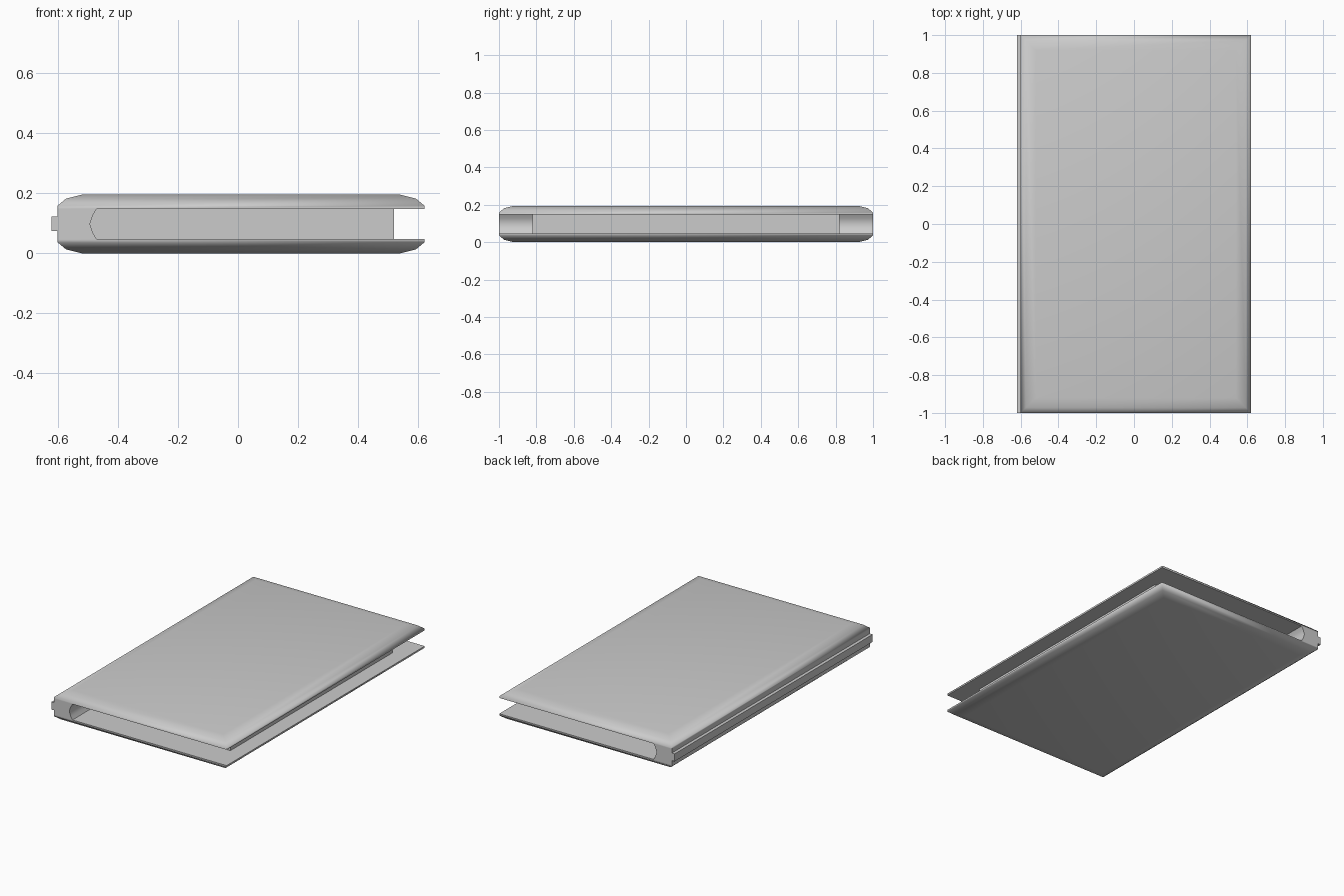
import bpy, bmesh, math

if "Cube" in bpy.data.objects:
    bpy.data.objects.remove(bpy.data.objects["Cube"])


def finish(bm, name):
    bmesh.ops.recalc_face_normals(bm, faces=bm.faces)
    me = bpy.data.meshes.new(name)
    bm.to_mesh(me)
    bm.free()
    ob = bpy.data.objects.new(name, me)
    bpy.context.collection.objects.link(ob)
    bpy.ops.object.select_all(action='DESELECT')
    ob.select_set(True)
    bpy.context.view_layer.objects.active = ob
    bpy.ops.object.shade_smooth_by_angle(angle=math.radians(55))
    return ob


def cover(name, levels):
    """Stack of inset rectangles (inset, z), capped at both ends."""
    bm = bmesh.new()
    rings = []
    for d, z in levels:
        x0, x1, y = -0.60 + d, 0.62 - d, 1.0 - d
        rings.append([bm.verts.new(p) for p in
                      ((x0, -y, z), (x1, -y, z), (x1, y, z), (x0, y, z))])
    bm.faces.new(rings[0])
    bm.faces.new(rings[-1])
    for a, b in zip(rings, rings[1:]):
        for i in range(4):
            j = (i + 1) % 4
            bm.faces.new((a[i], a[j], b[j], b[i]))
    return finish(bm, name)


def extrude_y(name, profile, half):
    """Prism along y from an (x, z) profile."""
    bm = bmesh.new()
    face = bm.faces.new([bm.verts.new((x, -half, z)) for x, z in profile])
    new = bmesh.ops.extrude_face_region(bm, geom=[face])['geom']
    bmesh.ops.translate(bm, vec=(0, 2 * half, 0),
                        verts=[v for v in new if isinstance(v, bmesh.types.BMVert)])
    return finish(bm, name)


# Covers: flat inside, bevelled outside, mirrored about mid height
TOP = 0.195
levels = [(0, 0.148), (0, 0.159), (0.028, 0.182), (0.08, TOP)]
cover("top_cover", levels)
cover("bottom_cover", [(d, TOP - z) for d, z in levels])

# Spine with a hollowed inner side
extrude_y("spine", [(-0.60, 0.046), (-0.47, 0.046), (-0.483, 0.068), (-0.493, 0.0975),
                    (-0.483, 0.127), (-0.47, 0.149), (-0.60, 0.149)], 1.0)

# Raised band along the spine
extrude_y("spine_band", [(-0.62, 0.074), (-0.59, 0.074), (-0.59, 0.122), (-0.62, 0.122)], 1.0)

# Page block, set back from the cover edges
extrude_y("page_block", [(-0.50, 0.047), (0.52, 0.047), (0.52, 0.149), (-0.50, 0.149)], 0.82)
